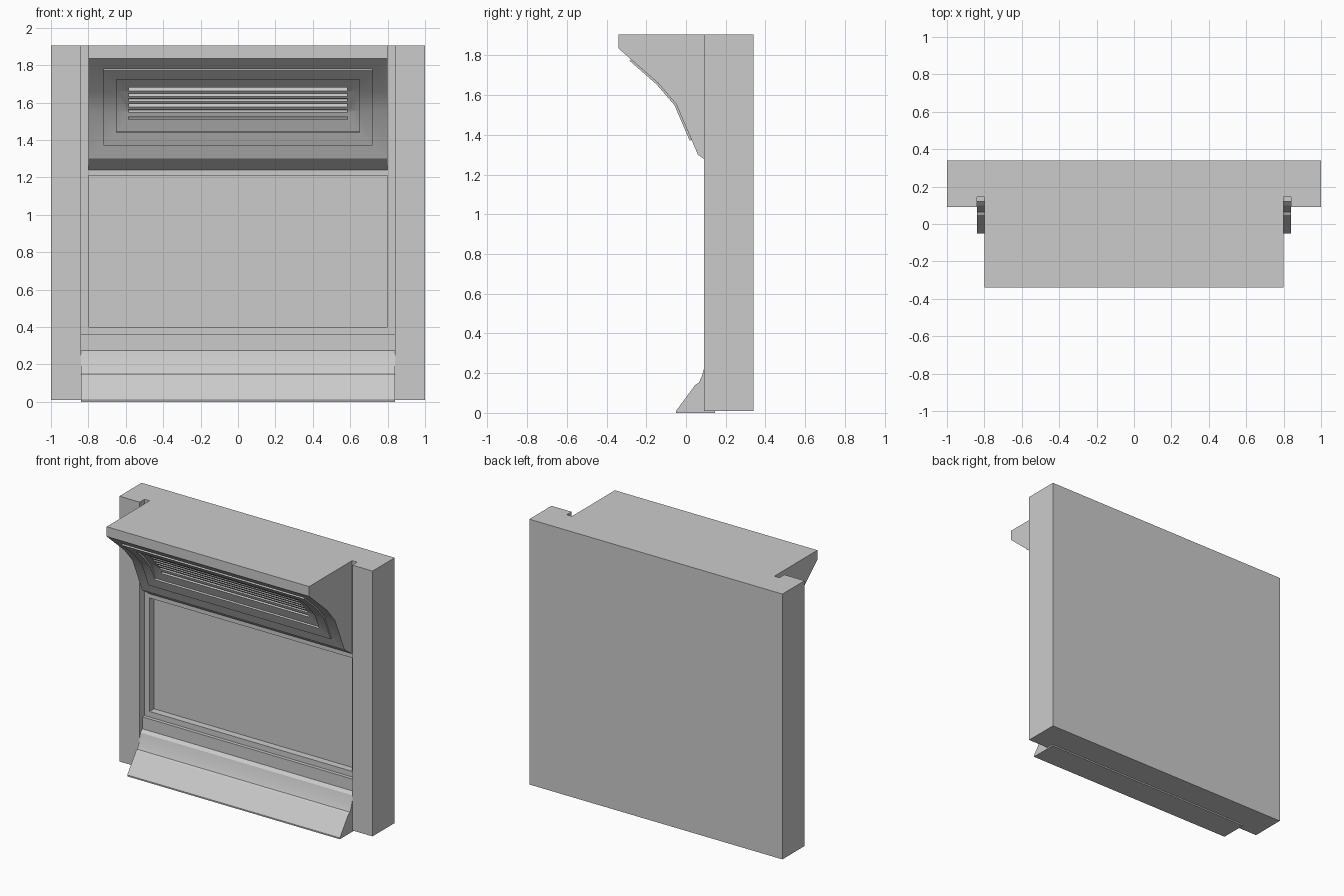
import bpy, bmesh
from mathutils import Vector

cube = bpy.data.objects.get("Cube")
if cube:
    bpy.data.objects.remove(cube)

grey = bpy.data.materials.new("stone_grey")
grey.use_nodes = True
grey.diffuse_color = (0.6, 0.6, 0.6, 1)
grey.node_tree.nodes["Principled BSDF"].inputs["Base Color"].default_value = (0.6, 0.6, 0.6, 1)


def prism(name, points, lo, hi, axis="x"):
    """Extrude an outline: (y, z) points along x, or (x, y) points along z."""
    place = (lambda p, t: (t, p[0], p[1])) if axis == "x" else (lambda p, t: (p[0], p[1], t))
    bm = bmesh.new()
    face = bm.faces.new([bm.verts.new(place(p, lo)) for p in points])
    moved = bmesh.ops.extrude_face_region(bm, geom=[face])["geom"]
    shift = Vector(place((0, 0), hi - lo))
    bmesh.ops.translate(bm, vec=shift, verts=[v for v in moved if isinstance(v, bmesh.types.BMVert)])
    bmesh.ops.recalc_face_normals(bm, faces=bm.faces)
    mesh = bpy.data.meshes.new(name)
    bm.to_mesh(mesh)
    bm.free()
    mesh.materials.append(grey)
    obj = bpy.data.objects.new(name, mesh)
    bpy.context.collection.objects.link(obj)
    return obj


def combine(obj, tool, operation):
    """Apply a boolean and discard the tool."""
    mod = obj.modifiers.new("combine", "BOOLEAN")
    mod.object, mod.operation, mod.solver = tool, operation, "EXACT"
    bpy.context.view_layer.objects.active = obj
    bpy.ops.object.modifier_apply(modifier=mod.name)
    bpy.data.objects.remove(tool)


def smooth(obj):
    bpy.ops.object.select_all(action="DESELECT")
    obj.select_set(True)
    bpy.context.view_layer.objects.active = obj
    bpy.ops.object.shade_smooth_by_angle(angle=0.5)


# Wall with pilasters at both sides and a shallow bay between them
TOP = 1.905
half = [(0.84, 0.145), (0.84, 0.09), (1, 0.09), (1, 0.34)]
wall = prism("wall_and_pilasters", half + [(-x, y) for x, y in reversed(half)], 0.01, TOP, "z")
recess = prism("panel_cutter", [(0, 0.40), (0.195, 0.40), (0.195, 1.21), (0, 1.21)], -0.8, 0.8)
combine(wall, recess, "DIFFERENCE")

# Curved underside of the hood, from its lip down to its foot
CURVE = [Vector(p) for p in ((-0.34, 1.835), (-0.14, 1.66), (-0.05, 1.555), (0.06, 1.30))]


def on_curve(z):
    for a, b in zip(CURVE, CURVE[1:]):
        if z >= b.y:
            break
    return a.lerp(b, (a.y - z) / (a.y - b.y))


def outward(z):
    d = on_curve(z + 0.02) - on_curve(z - 0.02)
    return Vector((-d.y, d.x)).normalized()


def strip(name, z_low, z_high, out, back, half_width):
    """A band following the hood curve, between two offsets from it."""
    zs = [z_high] + [p.y for p in CURVE if z_low < p.y < z_high] + [z_low]
    front = [on_curve(z) + outward(z) * out for z in zs]
    rear = [on_curve(z) + outward(z) * back for z in reversed(zs)]
    return prism(name, front + rear, -half_width, half_width)


# Hood with a raised panel, an inner field and vent slots
hood = prism("hood", [(0.145, TOP), (-0.34, TOP), *CURVE, (0.145, 1.24)], -0.8, 0.8)
combine(hood, strip("hood_panel", 1.375, 1.78, 0.01, -0.02, 0.72), "UNION")
combine(hood, strip("field_cutter", 1.445, 1.73, 0.03, -0.002, 0.65), "DIFFERENCE")
for z in (1.517, 1.555, 1.583, 1.612, 1.64, 1.67):
    combine(hood, strip("slot_cutter", z - 0.008, z + 0.008, 0.02, -0.025, 0.585), "DIFFERENCE")
smooth(hood)

# Sloping sill with a stepped, slightly hollow face
sill = prism("sill", [(0.145, 0), (-0.05, 0), (-0.05, 0.01), (0.048, 0.143), (0.064, 0.15),
                      (0.08, 0.185), (0.1, 0.255), (0.12, 0.275), (0.12, 0.36), (0.145, 0.36)],
             -0.84, 0.84)
smooth(sill)
